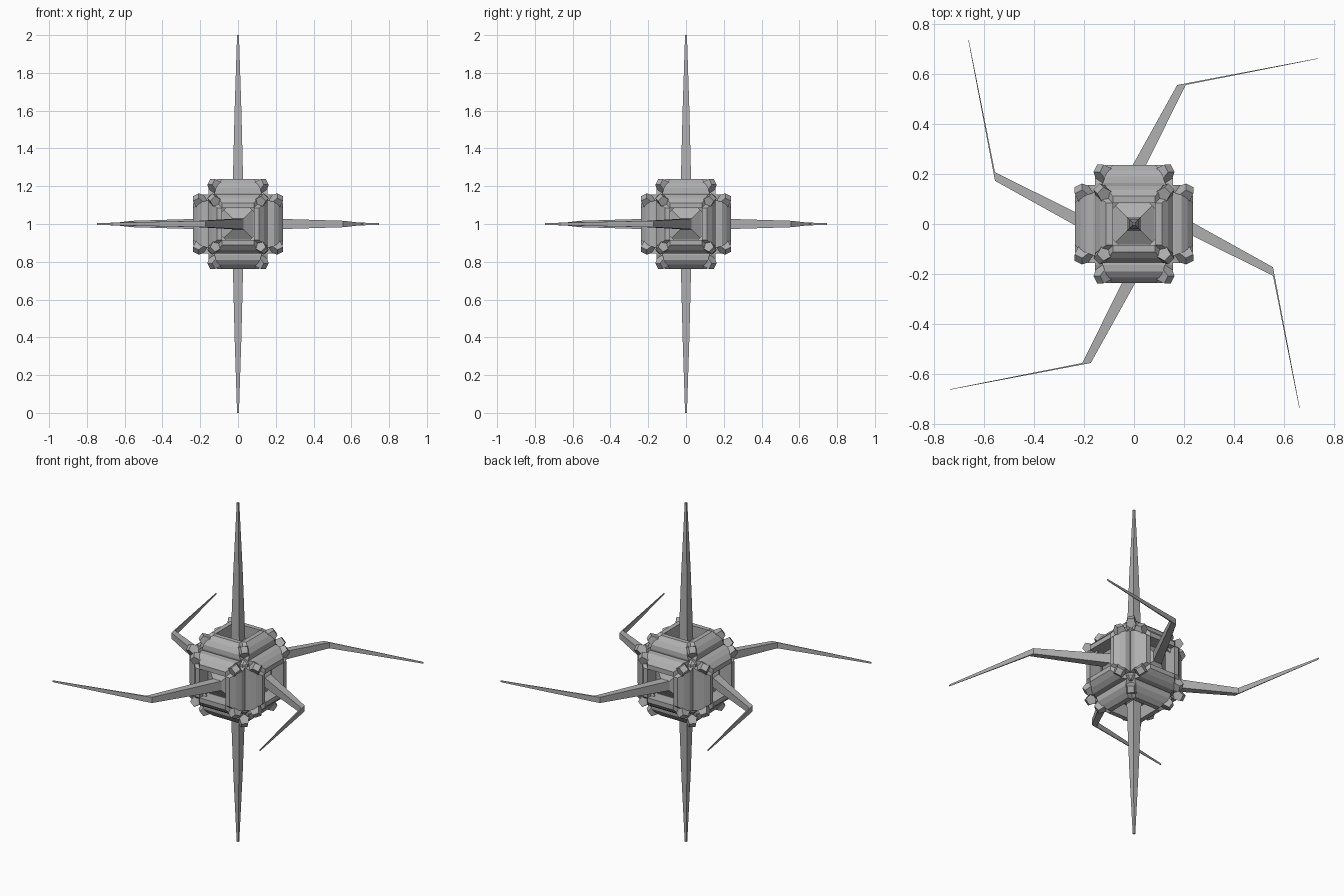
import bpy, bmesh
from math import pi
from mathutils import Matrix, Vector

if "Cube" in bpy.data.objects:
    bpy.data.objects.remove(bpy.data.objects["Cube"])

CENTRE = Matrix.Translation((0, 0, 1))
grey = bpy.data.materials.new("dark_grey")
grey.diffuse_color = (0.43, 0.43, 0.43, 1)
grey.use_nodes = True
grey.node_tree.nodes["Principled BSDF"].inputs["Base Color"].default_value = grey.diffuse_color


def loft(name, rings, mat):
    """Skin a list of equal-length vertex rings, capping both ends."""
    bm = bmesh.new()
    loops = [[bm.verts.new(p) for p in ring] for ring in rings]
    n = len(loops[0])
    for a, b in zip(loops, loops[1:]):
        for i in range(n):
            j = (i + 1) % n
            bm.faces.new((a[i], a[j], b[j], b[i]))
    bm.faces.new(loops[0][::-1])
    bm.faces.new(loops[-1])
    bm.transform(mat)
    bmesh.ops.recalc_face_normals(bm, faces=bm.faces)
    me = bpy.data.meshes.new(name)
    bm.to_mesh(me)
    bm.free()
    me.materials.append(grey)
    ob = bpy.data.objects.new(name, me)
    bpy.context.collection.objects.link(ob)
    return ob


def square(h, z, y=0):
    return [(sx * h, y + sy * h, z) for sx, sy in ((-1, -1), (1, -1), (1, 1), (-1, 1))]


# Core block with cut edges
bpy.ops.mesh.primitive_cube_add(size=0.32, location=(0, 0, 1))
core = bpy.context.object
core.name = "core"
core.data.materials.append(grey)
bev = core.modifiers.new("cut_edges", 'BEVEL')
bev.width, bev.segments = 0.02, 1

# Orientation of the six sides; local z points outwards
sides = {"top": Matrix(), "bottom": Matrix.Rotation(pi, 4, 'X')}
for k, label in enumerate(("right", "back", "left", "front")):
    sides[label] = Matrix.Rotation(k * pi / 2, 4, 'Z') @ Matrix.Rotation(pi / 2, 4, 'Y')

# Frame bar profile: half-length, inner edge, outer edge, height
BAR = [(0.13, 0.085, 0.15, 0.13), (0.125, 0.085, 0.157, 0.165),
       (0.115, 0.085, 0.155, 0.19), (0.105, 0.085, 0.137, 0.215),
       (0.085, 0.085, 0.112, 0.237)]

for label, rot in sides.items():
    mat = CENTRE @ rot

    # Four frame bars around the foot, with sloping ends
    for k in range(4):
        loft(label + "_bar", [[(-l, i, z), (l, i, z), (l, o, z), (-l, o, z)]
                              for l, i, o, z in BAR],
             mat @ Matrix.Rotation(k * pi / 2, 4, 'Z'))

    # Tapered studs in the frame corners
    for sx in (-1, 1):
        for sy in (-1, 1):
            d = Vector((sx, sy, 1)).normalized()
            u = Vector((-sy, sx, 0)).normalized()
            v = d.cross(u)
            rings = []
            for c, h in ((Vector((sx * 0.09, sy * 0.09, 0.165)), 0.042),
                         (Vector((sx * 0.142, sy * 0.142, 0.223)), 0.018)):
                rings.append([c + u * a * h + v * b * h
                              for a, b in ((-1, -1), (1, -1), (1, 1), (-1, 1))])
            loft(label + "_stud", rings, mat)

    # Pyramid foot running into a straight spike or a bent arm
    foot = [square(0.086, 0.158), square(0.028, 0.195)]
    if label in ("top", "bottom"):
        loft(label + "_spike", foot + [square(0.018, 0.6), square(0.005, 1.0)], mat)
    else:
        loft(label + "_arm", foot + [square(0.017, 0.557, -0.19),
                                     square(0.005, 0.664, -0.742)], mat)
